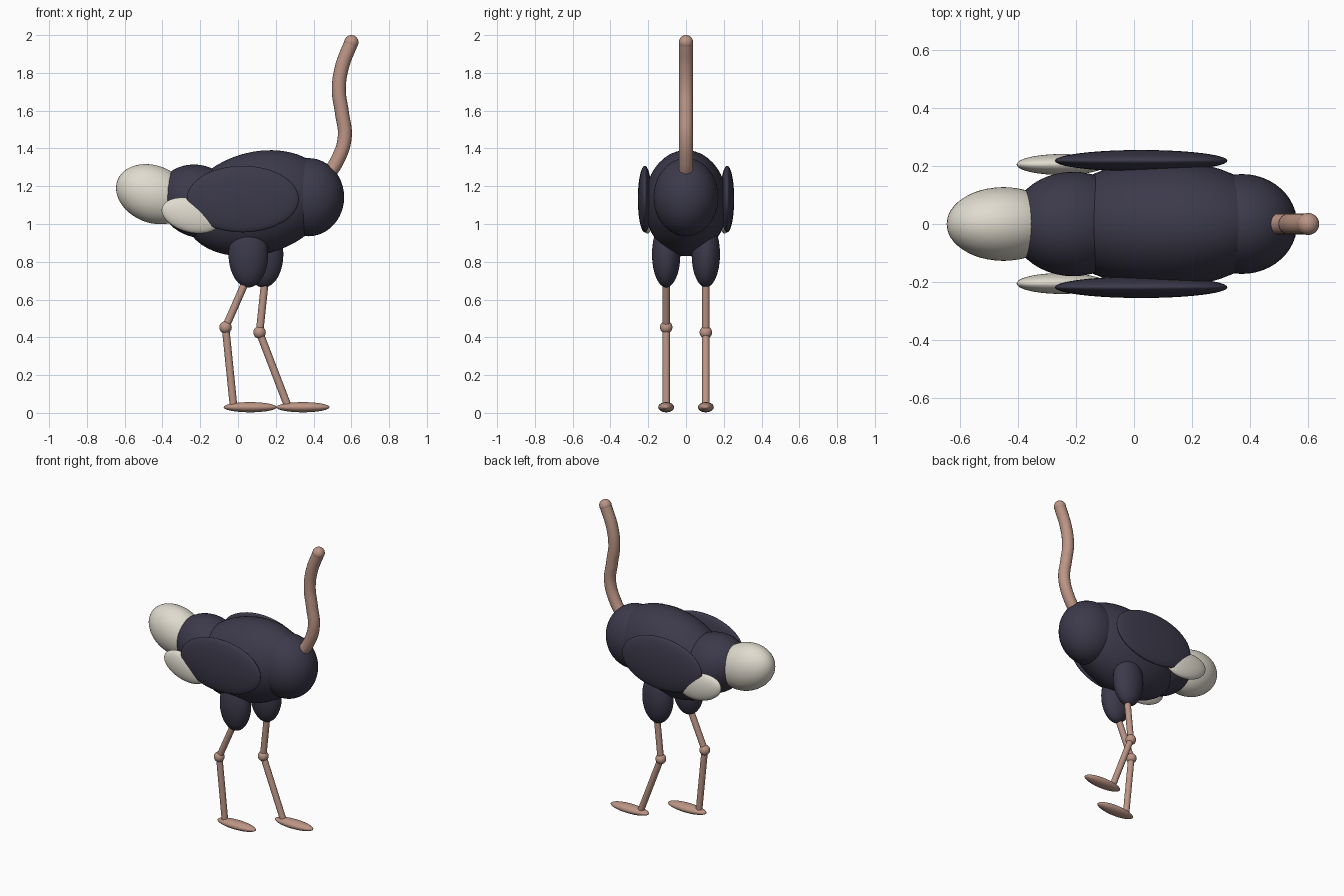
import bpy
from math import radians
from mathutils import Vector

cube = bpy.data.objects.get("Cube")
if cube:
    bpy.data.objects.remove(cube, do_unlink=True)


def material(name, rgb):
    m = bpy.data.materials.new(name)
    m.use_nodes = True
    m.diffuse_color = (*rgb, 1)
    m.node_tree.nodes["Principled BSDF"].inputs["Base Color"].default_value = (*rgb, 1)
    return m


dark = material("dark plumage", (0.045, 0.042, 0.07))
pale = material("pale plumage", (0.75, 0.71, 0.62))
skin = material("pink skin", (0.5, 0.3, 0.235))


def finish(name, mat):
    obj = bpy.context.object
    obj.name = name
    obj.data.materials.append(mat)
    bpy.ops.object.shade_smooth_by_angle()
    return obj


def ellipsoid(name, mat, centre, radii, raise_front=0):
    """Ellipsoid whose +x end is lifted by raise_front degrees."""
    bpy.ops.mesh.primitive_uv_sphere_add(segments=48, ring_count=24, location=centre)
    obj = bpy.context.object
    obj.scale = radii
    obj.rotation_euler.y = radians(-raise_front)
    return finish(name, mat)


def rod(name, mat, start, end, radius):
    a, b = Vector(start), Vector(end)
    bpy.ops.mesh.primitive_cylinder_add(vertices=24, radius=radius, depth=(b - a).length,
                                        location=(a + b) / 2)
    bpy.context.object.rotation_euler = (b - a).to_track_quat("Z", "Y").to_euler()
    return finish(name, mat)


# Trunk: body, chest, rump and tail tuft
ellipsoid("body", dark, (0.1, 0, 1.11), (0.393, 0.22, 0.271), 15)
ellipsoid("chest", dark, (0.372, 0, 1.142), (0.19, 0.172, 0.207))
ellipsoid("rump", dark, (-0.21, 0, 1.12), (0.22, 0.18, 0.189), -25)
ellipsoid("tail_tuft", pale, (-0.45, 0, 1.158), (0.202, 0.127, 0.151), -22)

# Wings with pale tips
for side, y in (("left", 1), ("right", -1)):
    ellipsoid(side + "_wing", dark, (0.025, y * 0.218, 1.132), (0.297, 0.037, 0.176))
    ellipsoid(side + "_wing_tip", pale, (-0.25, y * 0.205, 1.045), (0.158, 0.036, 0.089), -15)

# Legs in mid-stride: thigh x, hip, knee and ankle as (x, z), foot x
legs = {
    "left": (0.105, 0.135, (0.145, 0.72), (0.114, 0.426), (0.262, 0.04), 0.344),
    "right": (-0.105, 0.055, (0.06, 0.74), (-0.066, 0.453), (-0.024, 0.04), 0.064),
}
for side, (y, thigh_x, hip, knee, ankle, foot_x) in legs.items():
    hip, knee, ankle = [(x, y, z) for x, z in (hip, knee, ankle)]
    ellipsoid(side + "_thigh", dark, (thigh_x, y, 0.84), (0.105, 0.075, 0.176))
    rod(side + "_upper_leg", skin, hip, knee, 0.02)
    ellipsoid(side + "_knee", skin, knee, (0.033,) * 3)
    rod(side + "_lower_leg", skin, knee, ankle, 0.02)
    ellipsoid(side + "_foot", skin, (foot_x, y, 0.03), (0.14, 0.042, 0.027))

# Curved bare neck with a rounded end
path = [(0.46, 1.24), (0.525, 1.335), (0.565, 1.46), (0.55, 1.59), (0.534, 1.71),
        (0.55, 1.83), (0.6, 1.962)]
curve = bpy.data.curves.new("neck", "CURVE")
curve.dimensions = "3D"
curve.bevel_depth = 0.037
curve.bevel_resolution = 6
curve.use_fill_caps = True
spline = curve.splines.new("BEZIER")
spline.bezier_points.add(len(path) - 1)
for point, (x, z) in zip(spline.bezier_points, path):
    point.co = (x, 0, z)
    point.handle_left_type = point.handle_right_type = "AUTO"
    point.radius = 1
neck = bpy.data.objects.new("neck", curve)
bpy.context.collection.objects.link(neck)
curve.materials.append(skin)
ellipsoid("neck_end", skin, (0.6, 0, 1.962), (0.038,) * 3)
